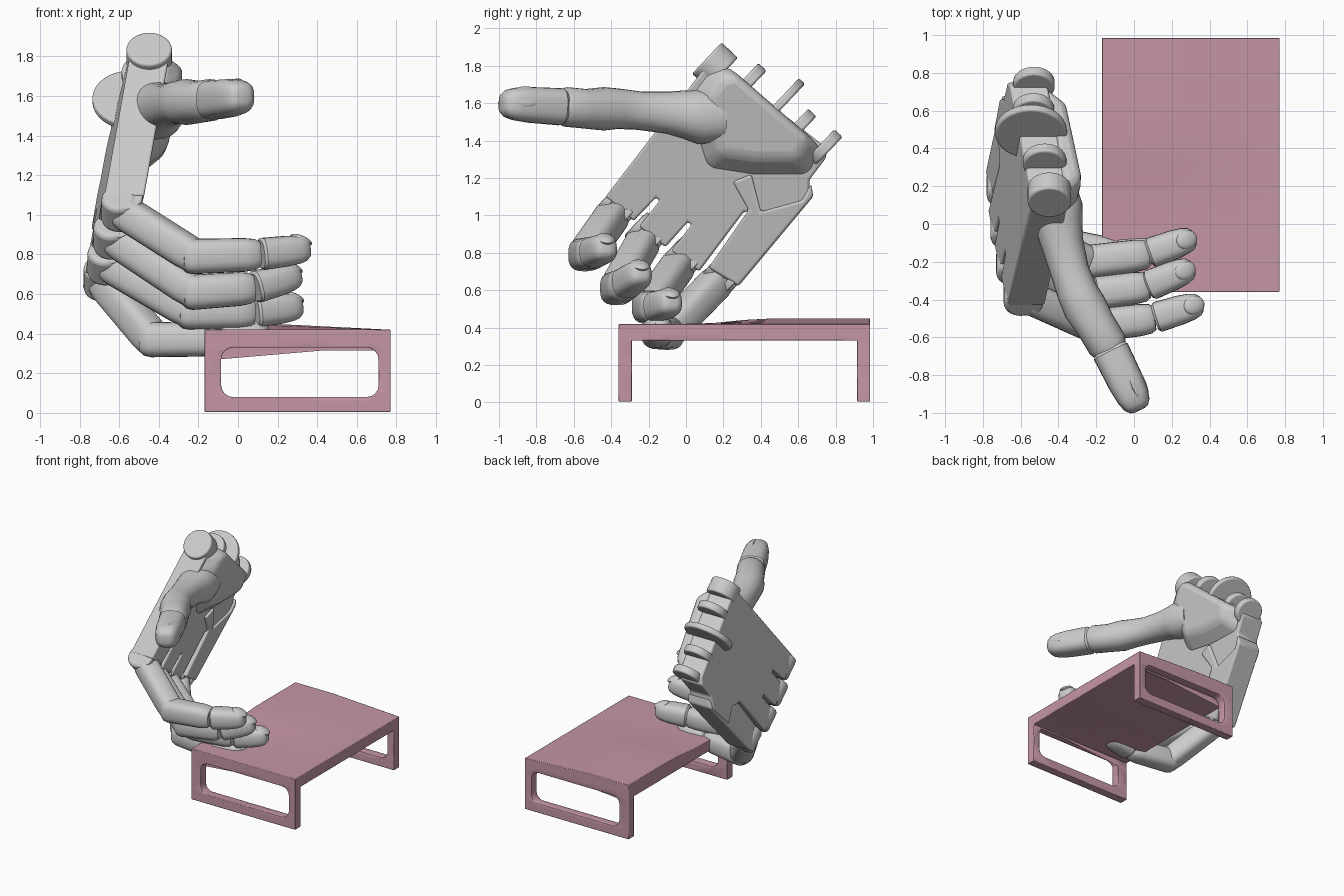
import bpy, bmesh, math
from mathutils import Vector, Matrix

if "Cube" in bpy.data.objects:
    bpy.data.objects.remove(bpy.data.objects["Cube"])

W = Vector((0, 0.73, -0.69)).normalized()      # across the palm
PINK = bpy.data.materials.new("pink_plastic")
PINK.diffuse_color = (0.56, 0.31, 0.38, 1)
PINK.use_nodes = True
PINK.node_tree.nodes["Principled BSDF"].inputs["Base Color"].default_value = PINK.diffuse_color


def finish(name, bm, bevel=0.0, angle=35):
    bmesh.ops.recalc_face_normals(bm, faces=bm.faces)
    me = bpy.data.meshes.new(name)
    bm.to_mesh(me)
    bm.free()
    ob = bpy.data.objects.new(name, me)
    bpy.context.collection.objects.link(ob)
    bpy.ops.object.select_all(action='DESELECT')
    ob.select_set(True)
    bpy.context.view_layer.objects.active = ob
    bpy.ops.object.shade_smooth_by_angle(angle=math.radians(angle))
    if bevel:
        m = ob.modifiers.new("bevel", 'BEVEL')
        m.width, m.segments, m.limit_method = bevel, 3, 'ANGLE'
    return ob


def box(x0, x1, y0, y1, z0, z1, cuts=0):
    bm = bmesh.new()
    mat = Matrix.Translation(((x0 + x1) / 2, (y0 + y1) / 2, (z0 + z1) / 2)) @ \
        Matrix.Diagonal((x1 - x0, y1 - y0, z1 - z0, 1))
    bmesh.ops.create_cube(bm, size=1, matrix=mat)
    if cuts:
        bmesh.ops.subdivide_edges(bm, edges=bm.edges[:], cuts=cuts, use_grid_fill=True)
    return bm


def palm_x(y, z):
    """Middle plane of the tilted hand."""
    return -0.45 - 0.035 * (y - 0.2) + 0.207 * (z - 1.8)


def slab(name, outline, lo, hi, shrink=1.0, shift=0.0, bevel=0.015):
    """Outline in (y, z), thickened across the palm plane."""
    cy = sum(p[0] for p in outline) / len(outline) + shift
    cz = sum(p[1] for p in outline) / len(outline) + shift
    bm = bmesh.new()
    a = [bm.verts.new((palm_x(y, z) + lo, y, z)) for y, z in outline]
    b = []
    for y, z in outline:
        y, z = cy + (y - cy) * shrink, cz + (z - cz) * shrink
        b.append(bm.verts.new((palm_x(y, z) + hi, y, z)))
    bm.faces.new(a)
    bm.faces.new(b)
    for i in range(len(a)):
        j = (i + 1) % len(a)
        bm.faces.new((a[i], a[j], b[j], b[i]))
    return finish(name, bm, bevel)


def loft(name, rings, power=2.0, bevel=0.0, n=24):
    """Rings of (point, radius) swept with a superellipse section."""
    bm = bmesh.new()
    pts = [Vector(p) for p, r in rings]
    loops = []
    for i, (p, r) in enumerate(rings):
        t = (pts[min(i + 1, len(pts) - 1)] - pts[max(i - 1, 0)]).normalized()
        side = t.cross(Vector((0, 0, 1))).normalized()
        up = side.cross(t)
        loop = []
        for k in range(n):
            a = 2 * math.pi * k / n
            c, s = math.cos(a), math.sin(a)
            u = math.copysign(abs(c) ** (2 / power), c) * r
            v = math.copysign(abs(s) ** (2 / power), s) * r
            loop.append(bm.verts.new(pts[i] + side * u + up * v))
        loops.append(loop)
    for a, b in zip(loops, loops[1:]):
        for k in range(n):
            j = (k + 1) % n
            bm.faces.new((a[k], a[j], b[j], b[k]))
    bm.faces.new(loops[0])
    bm.faces.new(loops[-1])
    return finish(name, bm, bevel)


def segment(name, a, b, ra, rb, tip=False):
    a, b = Vector(a), Vector(b)
    prof = [(0, .72), (.05, .92), (.13, 1), (.8, 1), (.94, .93), (1, .75)]
    if tip:
        prof = [(0, .87), (.05, 1), (.55, 1), (.78, .93), (.91, .8), (.98, .58), (1, .35)]
    loft(name, [(a.lerp(b, t), (ra + (rb - ra) * t) * s) for t, s in prof], 2.8)


def disc(name, c, r, thick, bevel=0.008):
    c = Vector(c)
    loft(name, [(c - W * thick / 2, r), (c + W * thick / 2, r)], 2, bevel, 32)


def nail(name, pos, along, normal, l, w):
    n = Vector(normal).normalized()
    s = n.cross(Vector(along)).normalized()
    rot = Matrix((s.cross(n), s, n)).transposed().to_4x4()
    bm = bmesh.new()
    bmesh.ops.create_uvsphere(bm, u_segments=20, v_segments=10, radius=1,
                              matrix=Matrix.Translation(pos) @ rot @ Matrix.Diagonal((l, w, 0.022, 1)))
    finish(name, bm)


# table: block with a raised rear top, hollowed by two cutters
bm = box(-0.17, 0.77, -0.36, 0.985, 0.005, 0.42, 7)
for v in bm.verts:
    if v.co.z > 0.41 and v.co.y > 0.1:
        v.co.z += 0.03 * min(1, (v.co.y - 0.1) / 0.3) * min(1, (0.77 - v.co.x) / 0.6)
table = finish("table", bm)
table.data.materials.append(PINK)
bm = box(-0.085, 0.71, -1.2, 1.8, 0.08, 0.33)
bmesh.ops.bevel(bm, geom=[e for e in bm.edges if abs(e.verts[0].co.y - e.verts[1].co.y) > 1],
                offset=0.06, segments=4, affect='EDGES', profile=0.5)
for cutter in (finish("end_openings", bm),
               finish("under_space", box(-0.6, 1.2, -0.29, 0.915, -0.5, 0.331))):
    cutter.hide_render = True
    cutter.hide_viewport = True
    m = table.modifiers.new("hollow", 'BOOLEAN')
    m.operation, m.solver, m.object = 'DIFFERENCE', 'EXACT', cutter
m = table.modifiers.new("bevel", 'BEVEL')
m.width, m.segments, m.limit_method = 0.012, 2, 'ANGLE'

# palm with finger slots, little-finger plate and wrist mound
slab("palm", [(-0.43, 1.10), (0.10, 1.79), (0.17, 1.81), (0.24, 1.76), (0.74, 1.37),
              (0.75, 1.31), (0.66, 1.19), (0.66, 1.09), (0.50, 0.92), (0.42, 1.02), (0.31, 1.02),
              (0.07, 0.70), (-0.08, 0.81), (0.03, 0.95), (0.01, 0.965), (-0.11, 0.83),
              (-0.25, 0.94), (-0.14, 1.08), (-0.16, 1.095), (-0.28, 0.97)], -0.1, 0.1)
slab("little_finger_plate", [(0.25, 1.18), (0.35, 1.22), (0.40, 1.02), (0.62, 1.08), (0.67, 1.17),
                             (0.68, 1.10), (0.28, 0.62), (0.12, 0.72), (0.335, 1.03)], -0.09, 0.12)
slab("wrist_mound", [(0.02, 1.66), (0.12, 1.79), (0.22, 1.81), (0.74, 1.36), (0.67, 1.20),
                     (0.36, 1.20), (0.10, 1.24), (0.05, 1.40)], 0.08, 0.19, 0.72, 0.12, 0.04)

# wrist hinge discs along the upper edge: y, z, x offset, radius, thickness
for i, (y, z, dx, r, th) in enumerate([(0.155, 1.80, 0.0, .115, .12), (0.33, 1.71, 0.0, .115, .06),
                                       (0.49, 1.58, -0.04, .19, .045), (0.60, 1.47, 0.0, .11, .06),
                                       (0.74, 1.36, 0.03, .11, .06)]):
    disc(f"wrist_disc_{i}", (palm_x(y, z) + dx, y, z), r, th, 0.012)

# fingers: base, two joints and tip
fingers = {
    "index": [(-0.60, -0.37, 1.03), (-0.22, -0.54, 0.79), (0.10, -0.50, 0.80), (0.36, -0.42, 0.83)],
    "middle": [(-0.64, -0.21, 0.89), (-0.22, -0.37, 0.61), (0.07, -0.33, 0.63), (0.31, -0.23, 0.70)],
    "ring": [(-0.67, -0.02, 0.76), (-0.24, -0.20, 0.51), (0.07, -0.16, 0.51), (0.32, -0.07, 0.54)],
    "little": [(-0.69, 0.20, 0.68), (-0.43, -0.10, 0.37), (-0.10, -0.16, 0.37), (0.15, -0.14, 0.39)],
}
for f, pts in fingers.items():
    a, b, c, d = map(Vector, pts)
    segment(f"{f}_lower", a, b + (b - a).normalized() * 0.05, 0.088, 0.088)
    segment(f"{f}_middle", b - (c - b).normalized() * 0.06, c + (c - b).normalized() * 0.01, 0.09, 0.084)
    segment(f"{f}_tip", c + (d - c).normalized() * 0.015, d, 0.082, 0.074, True)
    disc(f"{f}_knuckle", a, 0.09, 0.18, 0.025)
    for k in (-1, 0, 1):     # ribs on the palm side
        disc(f"{f}_knuckle_rib_{k + 1}", a + W * 0.06 * k + Vector((0.03, 0, 0.01)), 0.088, 0.04)
    nail(f"{f}_nail", d - (d - c).normalized() * 0.07 + Vector((0.025, 0.01, 0.052)),
         d - c, (0.35, 0.1, 0.9), 0.06, 0.05)

# thumb
loft("thumb", [((-0.44, 0.20, 1.52), 0.13), ((-0.42, 0.08, 1.53), 0.15), ((-0.40, 0.0, 1.54), 0.13),
               ((-0.38, -0.10, 1.55), 0.113), ((-0.34, -0.25, 1.56), 0.103), ((-0.30, -0.36, 1.57), 0.108),
               ((-0.26, -0.44, 1.57), 0.116), ((-0.20, -0.54, 1.57), 0.106), ((-0.14, -0.64, 1.58), 0.106),
               ((-0.12, -0.68, 1.58), 0.085)], 2.2)
segment("thumb_tip", (-0.13, -0.66, 1.58), (0.03, -0.985, 1.60), 0.1, 0.092, True)
nail("thumb_nail", (0.025, -0.85, 1.635), (0.45, -0.85, 0.05), (0.75, 0.3, 0.55), 0.1, 0.065)
